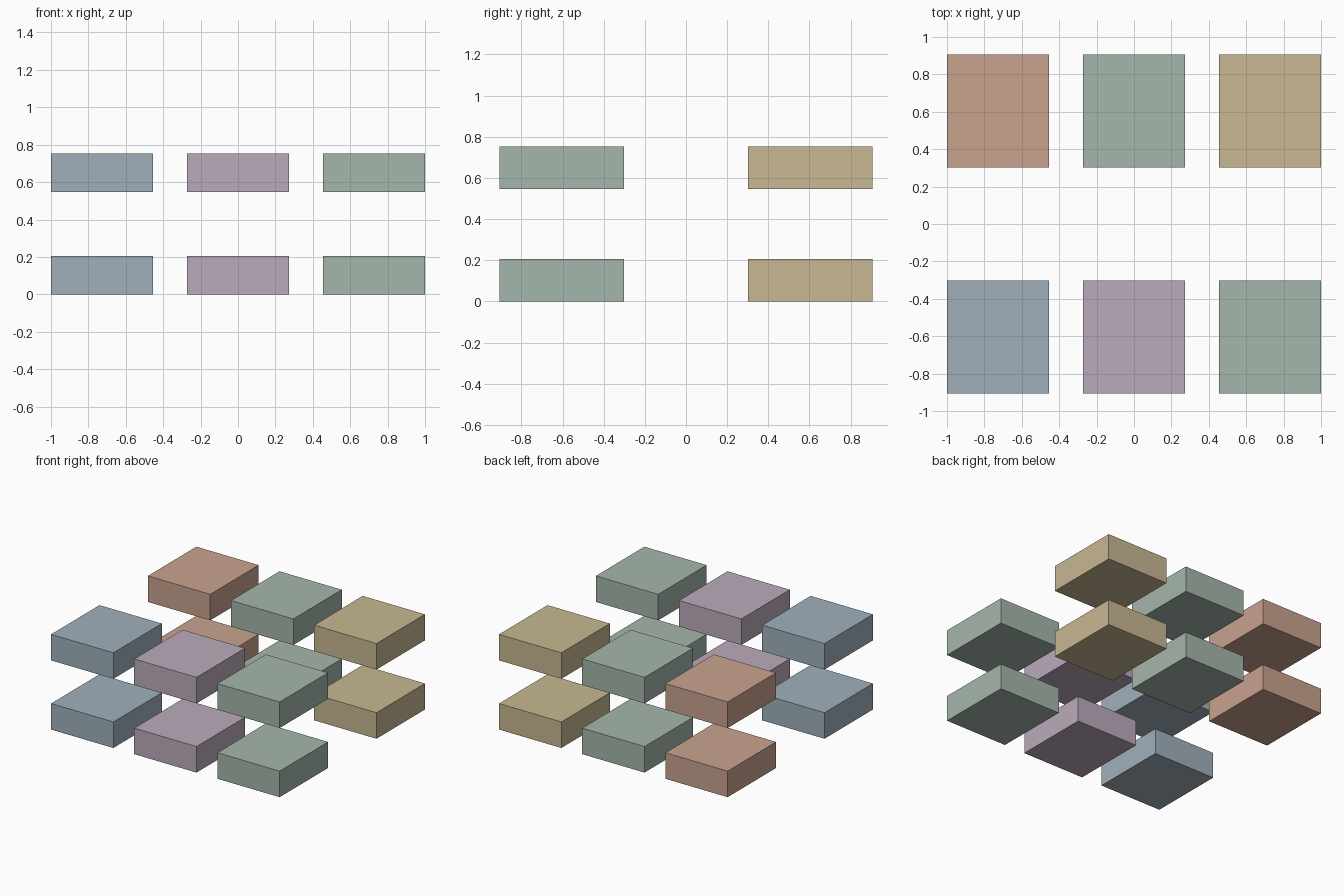
import bpy

if "Cube" in bpy.data.objects:
    bpy.data.objects.remove(bpy.data.objects["Cube"])


def linear(c):
    c /= 255
    return c / 12.92 if c <= 0.04045 else ((c + 0.055) / 1.055) ** 2.4


def material(name, rgb):
    m = bpy.data.materials.new(name)
    m.diffuse_color = (*[linear(c) for c in rgb], 1)
    m.use_nodes = True
    m.node_tree.nodes["Principled BSDF"].inputs["Base Color"].default_value = m.diffuse_color
    return m


blue = material("dusty blue", (160, 176, 188))
mauve = material("mauve", (187, 171, 187))
sage = material("sage green", (165, 183, 171))
clay = material("clay", (201, 163, 143))
sand = material("sand", (200, 184, 147))

SIZE = (0.545, 0.605, 0.206)      # one block
COLUMNS = {"left": -0.7275, "middle": 0.0, "right": 0.7275}
ROWS = {"front": (-0.605, (blue, mauve, sage)),
        "back": (0.605, (clay, sage, sand))}
LEVELS = {"lower": 0.103, "upper": 0.65}

# Two levels of separate blocks, three across and two deep
for level, z in LEVELS.items():
    for row, (y, colours) in ROWS.items():
        for (column, x), colour in zip(COLUMNS.items(), colours):
            bpy.ops.mesh.primitive_cube_add(size=1, location=(x, y, z))
            block = bpy.context.object
            block.name = f"{level}_{row}_{column}_block"
            block.scale = SIZE
            bpy.ops.object.transform_apply(location=False, rotation=False, scale=True)
            block.data.materials.append(colour)
